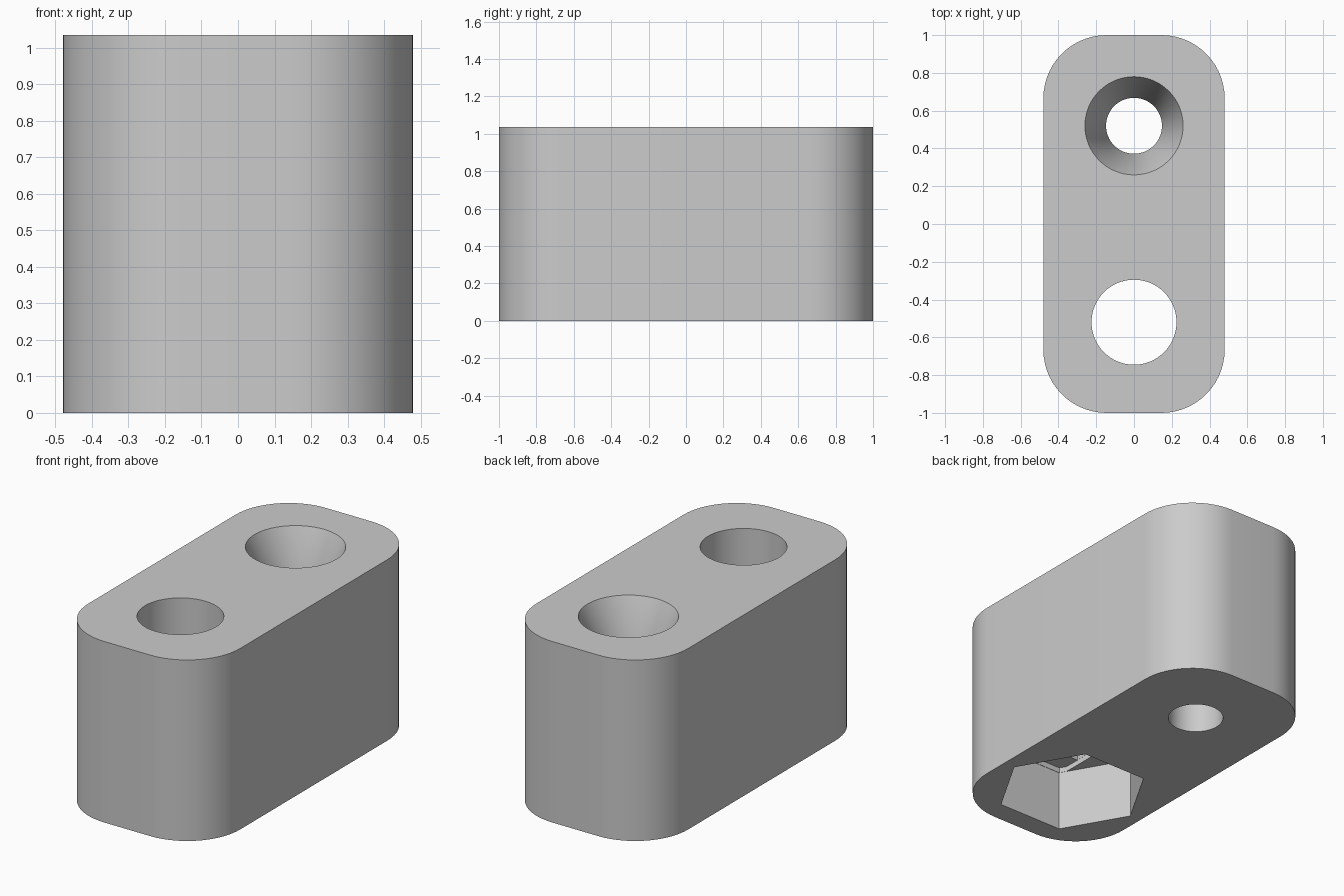
import bpy, bmesh, math

if "Cube" in bpy.data.objects:
    bpy.data.objects.remove(bpy.data.objects["Cube"])

HEIGHT = 1.035
HOLE_Y = 0.52          # both holes sit this far from the centre

grey = bpy.data.materials.new("plain grey")
grey.diffuse_color = (0.6, 0.6, 0.6, 1)
grey.use_nodes = True
grey.node_tree.nodes["Principled BSDF"].inputs["Base Color"].default_value = grey.diffuse_color


def loft(name, rings):
    """Solid from a stack of (outline points, z) rings with equal point counts."""
    bm = bmesh.new()
    loops = [[bm.verts.new((x, y, z)) for x, y in pts] for pts, z in rings]
    n = len(loops[0])
    bm.faces.new(loops[0][::-1])
    bm.faces.new(loops[-1])
    for a, b in zip(loops, loops[1:]):
        for i in range(n):
            j = (i + 1) % n
            bm.faces.new((a[i], a[j], b[j], b[i]))
    mesh = bpy.data.meshes.new(name)
    bm.to_mesh(mesh)
    bm.free()
    mesh.materials.append(grey)
    obj = bpy.data.objects.new(name, mesh)
    bpy.context.collection.objects.link(obj)
    return obj


def ngon(radius, cy, sides):
    return [(radius * math.cos(2 * math.pi * i / sides),
             cy + radius * math.sin(2 * math.pi * i / sides)) for i in range(sides)]


def rounded_rect(hx, hy, r, steps=14):
    pts = []
    for k, (sx, sy) in enumerate([(1, 1), (-1, 1), (-1, -1), (1, -1)]):
        for i in range(steps + 1):
            a = math.pi / 2 * (k + i / steps)
            pts.append((sx * (hx - r) + r * math.cos(a), sy * (hy - r) + r * math.sin(a)))
    return pts


# Block with rounded vertical corners
outline = rounded_rect(0.48, 1.0, 0.335)
block = loft("block", [(outline, 0), (outline, HEIGHT)])

# Countersunk screw hole: straight shaft, then a cone opening at the top
shaft, rim = ngon(0.148, HOLE_Y, 64), ngon(0.26, HOLE_Y, 64)
screw_hole = loft("screw_hole_cutter", [(shaft, -0.1), (shaft, HEIGHT - 0.28),
                                        (rim, HEIGHT), (rim, HEIGHT + 0.1)])

# Bolt hole with a hexagonal nut pocket underneath
bolt = ngon(0.225, -HOLE_Y, 64)
bolt_hole = loft("bolt_hole_cutter", [(bolt, 0.2), (bolt, HEIGHT + 0.1)])
hexagon = ngon(0.41, -HOLE_Y, 6)
nut_pocket = loft("nut_pocket_cutter", [(hexagon, -0.1), (hexagon, 0.35)])

# Two shallow steps in the pocket ceiling: a slot, then a square
slot_pts = [(0.226, -0.315), (0.226, 0.315), (0.205, 0.353), (-0.205, 0.353),
            (-0.226, 0.315), (-0.226, -0.315), (-0.205, -0.353), (0.205, -0.353)]
slot_pts = [(x, y - HOLE_Y) for x, y in slot_pts]
slot = loft("slot_step_cutter", [(slot_pts, 0.2), (slot_pts, 0.38)])
square_pts = [(sx * 0.2255, sy * 0.2255 - HOLE_Y)
              for sx, sy in [(1, -1), (1, 1), (-1, 1), (-1, -1)]]
square = loft("square_step_cutter", [(square_pts, 0.25), (square_pts, 0.41)])

# Cut everything out of the block, then discard the cutters
cutters = [screw_hole, nut_pocket, slot, square, bolt_hole]
for cutter in cutters:
    mod = block.modifiers.new(cutter.name, 'BOOLEAN')
    mod.operation = 'DIFFERENCE'
    mod.solver = 'EXACT'
    mod.object = cutter
    cutter.hide_render = True
bpy.context.view_layer.update()
result = bpy.data.meshes.new_from_object(
    block.evaluated_get(bpy.context.evaluated_depsgraph_get()))
block.modifiers.clear()
block.data = result
for cutter in cutters:
    bpy.data.objects.remove(cutter)

# Smooth round walls, crisp edges
bpy.ops.object.select_all(action='DESELECT')
block.select_set(True)
bpy.context.view_layer.objects.active = block
bpy.ops.object.shade_smooth_by_angle(angle=math.radians(30))
